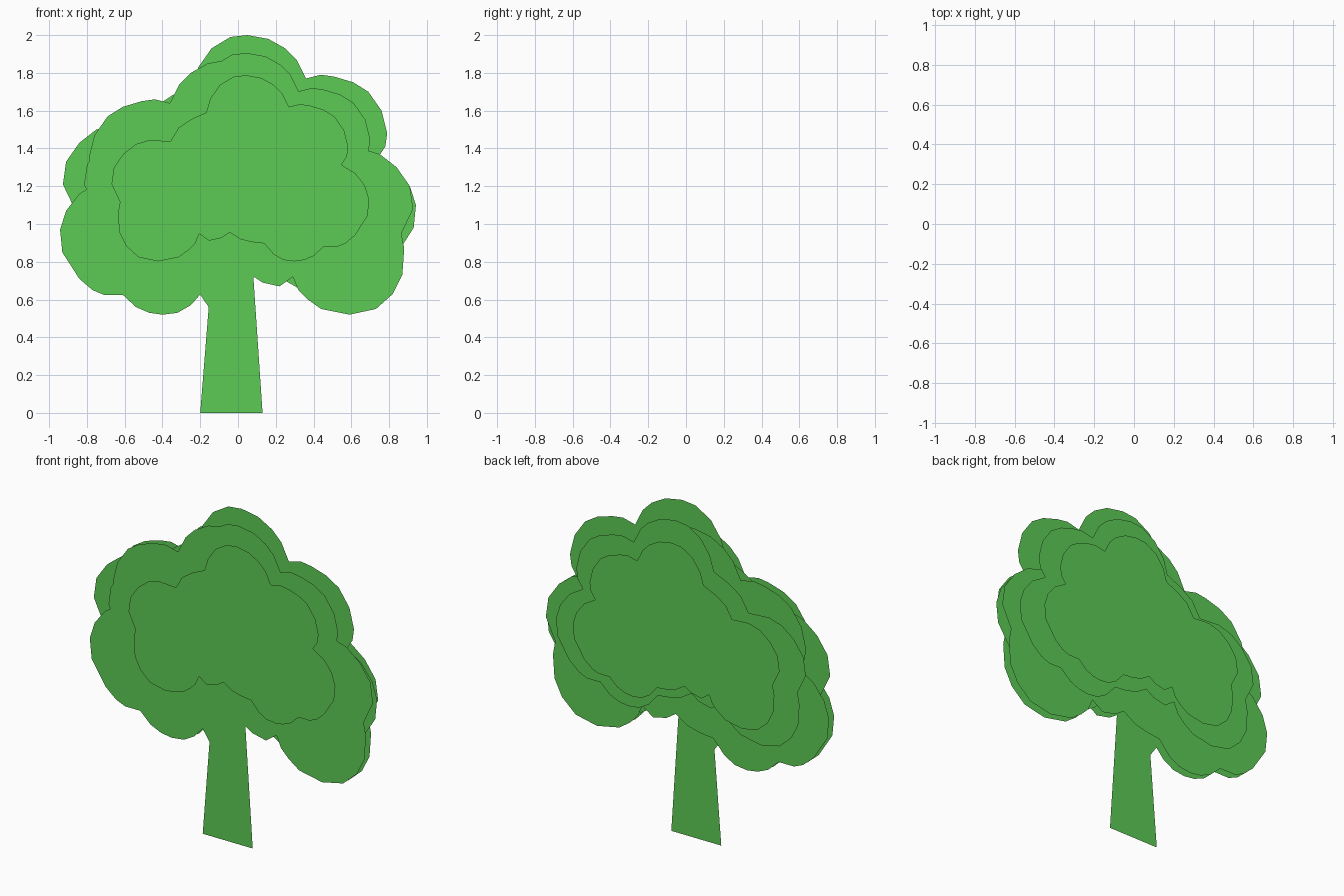
import bpy

# One cloud-shaped crown outline (x, z), reused for every leaf layer
CROWN = [
    (0.05, 2.0), (0.16, 1.98), (0.25, 1.93), (0.31, 1.87), (0.36, 1.77),
    (0.44, 1.79), (0.51, 1.78), (0.61, 1.75), (0.69, 1.70), (0.76, 1.60),
    (0.79, 1.48), (0.78, 1.41), (0.74, 1.35),
    (0.84, 1.29), (0.91, 1.20), (0.942, 1.10), (0.93, 0.98), (0.84, 0.84),
    (0.77, 0.78), (0.71, 0.755), (0.61, 0.755),
    (0.54, 0.69), (0.47, 0.66), (0.40, 0.65), (0.32, 0.66), (0.25, 0.70), (0.18, 0.78),
    (0.09, 0.79), (0.01, 0.81), (-0.07, 0.86),
    (-0.13, 0.82), (-0.22, 0.80), (-0.29, 0.85),
    (-0.32, 0.78), (-0.37, 0.73), (-0.44, 0.68), (-0.59, 0.65), (-0.73, 0.68),
    (-0.82, 0.76), (-0.87, 0.86), (-0.88, 1.0), (-0.865, 1.08),
    (-0.927, 1.21), (-0.91, 1.33), (-0.84, 1.43), (-0.75, 1.50), (-0.65, 1.53), (-0.50, 1.52),
    (-0.44, 1.62), (-0.35, 1.68), (-0.24, 1.73),
    (-0.21, 1.83), (-0.14, 1.93), (-0.04, 1.99),
]
CX, CZ = 0.0075, 1.325

green = bpy.data.materials.new("leaf_green")
green.diffuse_color = (0.11, 0.6, 0.09, 1)


def sheet(name, outline, y):
    """Flat card in the xz plane at depth y."""
    me = bpy.data.meshes.new(name)
    me.from_pydata([(x, y, z) for x, z in outline], [], [range(len(outline))])
    me.materials.append(green)
    ob = bpy.data.objects.new(name, me)
    bpy.context.collection.objects.link(ob)
    return ob


def crown(name, y, scale=1.0, cx=CX, cz=CZ, flip=1):
    pts = [(flip * (cx + (x - CX) * scale), cz + (z - CZ) * scale) for x, z in CROWN]
    sheet(name, pts, y)


# Leaf layers, front to back
crown("front_small_leaves", -0.075, 0.73, 0.0125, 1.295)
crown("front_medium_leaves", -0.057, 0.882, 0.01, 1.31)
crown("front_large_leaves", -0.051, cz=CZ - 0.13, flip=-1)
crown("middle_leaves", -0.035)
crown("back_large_leaves", -0.003, cz=CZ - 0.13, flip=-1)
crown("back_medium_leaves", 0.034, 0.882, 0.01, 1.31)
crown("back_small_leaves", 0.075, 0.73, 0.0125, 1.295)

# Tapered trunk with one forked branch to the left
sheet("trunk", [(-0.2, 0), (0.13, 0), (0.08, 0.74), (0.06, 1.05), (-0.06, 1.05),
                (-0.14, 0.67), (-0.17, 0.70), (-0.31, 0.94), (-0.38, 0.9),
                (-0.21, 0.64), (-0.155, 0.56)], -0.047)
